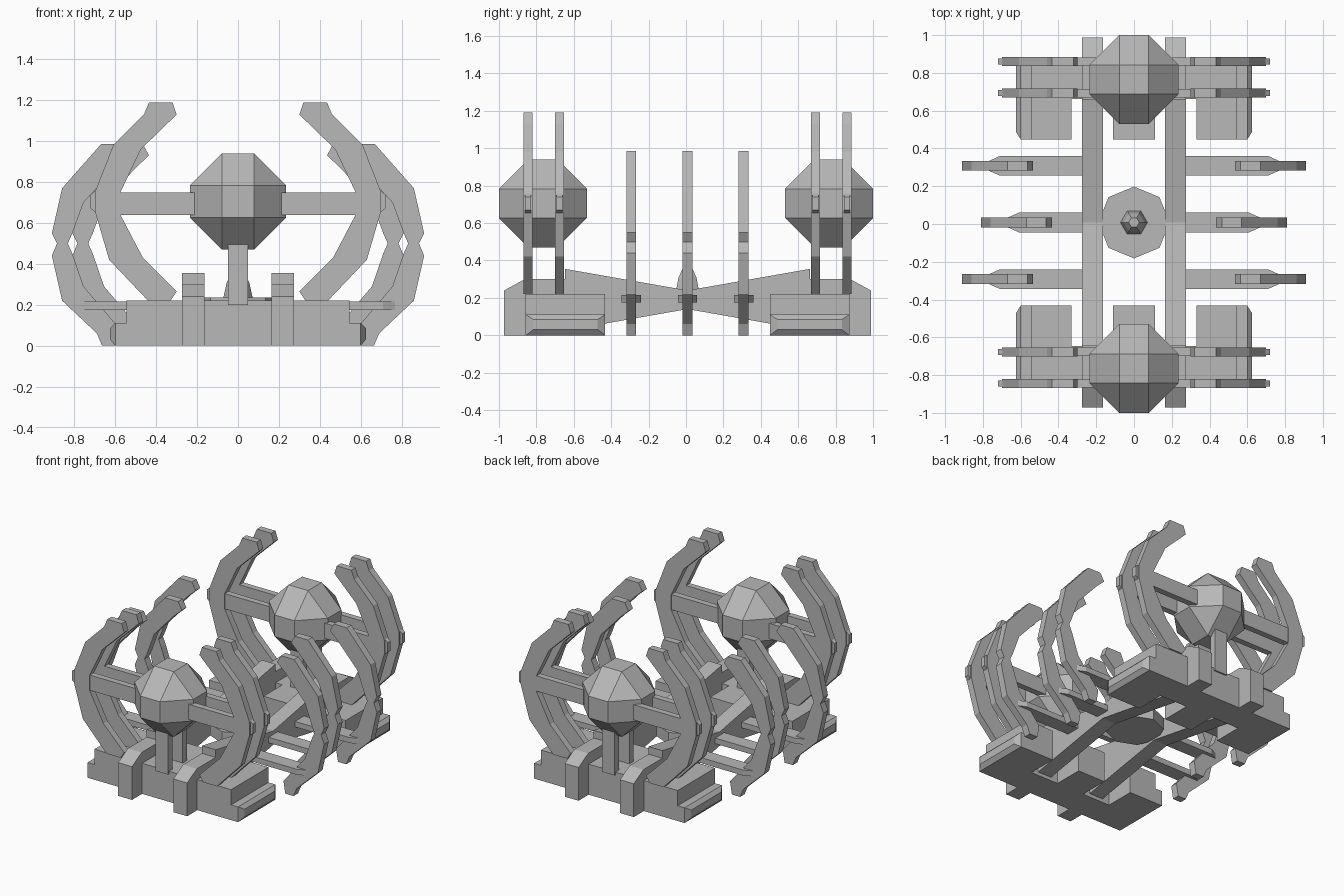
import bpy, bmesh
from math import cos, sin, pi
from mathutils import Vector

cube = bpy.data.objects.get("Cube")
if cube:
    bpy.data.objects.remove(cube, do_unlink=True)

grey = bpy.data.materials.new("stone grey")
grey.use_nodes = True
grey.diffuse_color = (0.48, 0.48, 0.48, 1)
grey.node_tree.nodes["Principled BSDF"].inputs["Base Color"].default_value = grey.diffuse_color

OFF = 0.008  # slight rearward shift of the frame


def finish(name, bm):
    bmesh.ops.recalc_face_normals(bm, faces=bm.faces)
    mesh = bpy.data.meshes.new(name)
    bm.to_mesh(mesh)
    bm.free()
    mesh.materials.append(grey)
    obj = bpy.data.objects.new(name, mesh)
    bpy.context.collection.objects.link(obj)
    return obj


def prism(name, outline, lo, hi, axis):
    """Extrude a 2D outline from lo to hi along the given axis."""
    def place(p, d):
        q = list(p)
        q.insert("xyz".index(axis), d)
        return q
    bm = bmesh.new()
    face = bm.faces.new([bm.verts.new(place(p, lo)) for p in outline])
    new = bmesh.ops.extrude_face_region(bm, geom=[face])["geom"]
    shift = Vector(place((0, 0), hi - lo))
    bmesh.ops.translate(bm, vec=shift, verts=[v for v in new if isinstance(v, bmesh.types.BMVert)])
    return finish(name, bm)


def box(name, x0, x1, y0, y1, z0, z1):
    return prism(name, [(x0, y0), (x1, y0), (x1, y1), (x0, y1)], z0, z1, "z")


def hull(name, points):
    bm = bmesh.new()
    for p in points:
        bm.verts.new(p)
    bmesh.ops.convex_hull(bm, input=bm.verts)
    bmesh.ops.dissolve_limit(bm, angle_limit=0.01, verts=bm.verts, edges=bm.edges)
    return finish(name, bm)


def ring(n, r, z, turn=0):
    return [(r * cos(turn + 2 * pi * i / n), OFF + r * sin(turn + 2 * pi * i / n), z) for i in range(n)]


def flip(outline, s, dx=0):
    return [(s * (x + dx), z) for x, z in outline]


# Tall end ribs, with crossbar and post sharing the same slab
END_RIB = [(.435, 1.19), (.32, 1.19), (.30, 1.13), (.475, .96), (.575, .75), (.575, .64),
           (.465, .43), (.30, .265), (.33, .22), (.44, .22), (.63, .42), (.70, .66),
           (.70, .75), (.61, .98), (.46, 1.13)]
KNOB = [(.62, .64), (.68, .64), (.72, .67), (.72, .74), (.68, .77), (.62, .77)]
POST = [(-.05, .2), (.05, .2), (.05, .58), (.03, .64), (-.03, .64), (-.05, .58)]
# Curved side ribs with a pinched waist
SIDE_RIB = [(.67, .985), (.565, .985), (.535, .93), (.60, .87), (.755, .70), (.81, .55),
            (.832, .5), (.81, .45), (.755, .29), (.585, .09), (.60, 0), (.665, 0),
            (.69, .06), (.86, .22), (.91, .44), (.885, .5), (.91, .55), (.86, .77)]
# Half rail seen from the side, from the strap end to the centre
RAIL = [(.98, 0), (.98, .24), (.87, .30), (.655, .30), (.655, .355), (0, .24), (0, .14), (.655, .025), (.655, 0)]

for end, f in (("front", -1), ("back", 1)):
    # Stepped base with three inward lobes
    y0, y1 = sorted((f * .655 + OFF, f * .865 + OFF))
    box(end + "_base_bar", -.545, .545, y0, y1, 0, .22)
    i0, i1 = sorted((f * .44 + OFF, f * .655 + OFF))
    box(end + "_base_centre_lobe", -.11, .11, i0, i1, 0, .22)
    b0, b1 = min(i0, y0), max(i1, y1)

    # Faceted core
    a, b = .078, .235
    hull(end + "_core", [(sx * p, f * .765 + sy * q, .705 + sz * r)
                         for p, q, r in ((a, a, b), (a, b, a), (b, a, a))
                         for sx in (-1, 1) for sy in (-1, 1) for sz in (-1, 1)])

    for side, s in (("left", 1), ("right", -1)):
        tag = f"{end}_{side}_"
        box(tag + "base_lobe", *sorted((s * .33, s * .545)), i0, i1, 0, .22)
        box(tag + "base_flange", *sorted((s * .545, s * .6)), b0, b1, 0, .11)
        hull(tag + "base_bevel",
             [(s * .6, y, z) for y in (b0, b1) for z in (0, .11)] +
             [(s * .625, y, z) for y in (b0 + .04, b1 - .04) for z in (.03, .085)])
        prism(tag + "rail", [(f * y + OFF, z) for y, z in RAIL],
              *sorted((s * .165, s * .275)), "x")

    for n, y in enumerate((.685, .852)):
        yc = f * y + OFF
        prism(f"{end}_post_{n}", POST, yc - .024, yc + .024, "y")
        for side, s in (("left", 1), ("right", -1)):
            tag = f"{end}_{side}_"
            prism(f"{tag}tall_rib_{n}", flip(END_RIB, s), yc - .024, yc + .024, "y")
            prism(f"{tag}knob_{n}", flip(KNOB, s), yc - .016, yc + .016, "y")
            box(f"{tag}crossbar_{n}", *sorted((s * .2, s * .6)), yc - .022, yc + .022, .64, .75)

# Side ribs on tapered arms, the middle pair set further in
for n, (y, dx) in enumerate(((-.3, 0), (0, -.1), (.3, 0))):
    yc = y + OFF
    for side, s in (("left", 1), ("right", -1)):
        prism(f"{side}_side_rib_{n}", flip(SIDE_RIB, s, dx), yc - .026, yc + .026, "y")
        arm = [(.2, -.052), (.71 + dx, -.052), (.77 + dx, -.025),
               (.77 + dx, .025), (.71 + dx, .052), (.2, .052)]
        prism(f"{side}_side_arm_{n}", [(s * x, yc + d) for x, d in arm], .175, .215, "z")

# Central disc and spike
hull("centre_disc", ring(8, .19, .15, pi / 8 * 2) + ring(8, .19, .235, pi / 8 * 2))
hull("centre_spike", ring(6, .075, .22) + ring(6, .055, .31) + ring(6, .028, .36))
